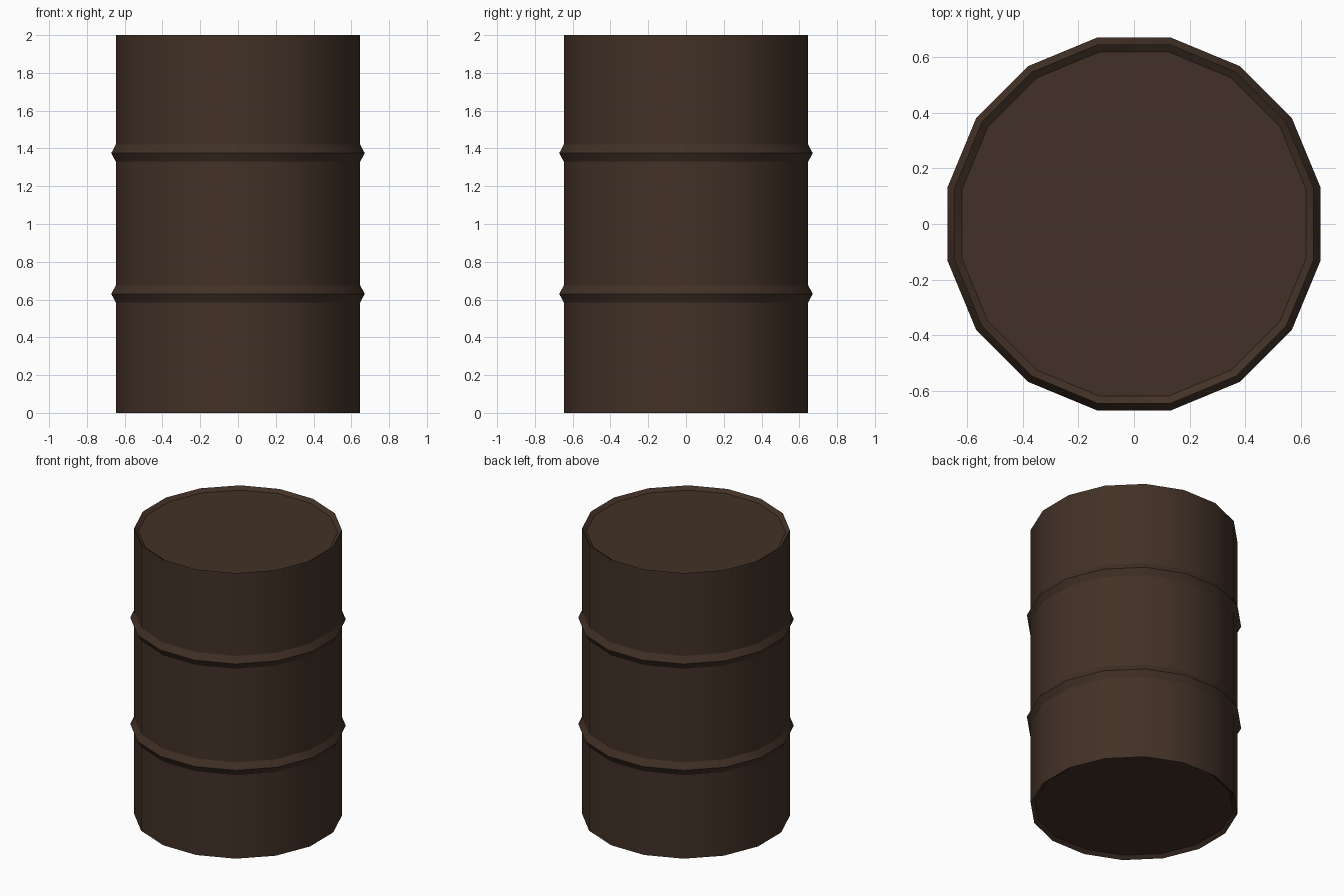
import bpy, bmesh, math

if "Cube" in bpy.data.objects:
    bpy.data.objects.remove(bpy.data.objects["Cube"])

SIDES = 16
K = 1 / math.cos(math.pi / SIDES)  # flat-to-flat size -> corner radius

brown = bpy.data.materials.new("dark_brown_paint")
brown.diffuse_color = (0.055, 0.031, 0.020, 1)
brown.use_nodes = True
brown.node_tree.nodes["Principled BSDF"].inputs["Base Color"].default_value = brown.diffuse_color

# Half profile (distance to flat side, height): recessed ends, two ridged hoops
profile = [(0.62, 0.02), (0.647, 0.0)]
for z in (0.63, 1.375):
    profile += [(0.647, z - 0.045), (0.671, z), (0.647, z + 0.045)]
profile += [(0.647, 2.0), (0.62, 1.98)]

# Drum: stack of 16-sided rings, with faces pointing at the axes
bm = bmesh.new()
rings = []
for r, z in profile:
    ring = []
    for i in range(SIDES):
        a = (i + 0.5) * 2 * math.pi / SIDES
        ring.append(bm.verts.new((r * K * math.cos(a), r * K * math.sin(a), z)))
    rings.append(ring)
for lo, hi in zip(rings, rings[1:]):
    for i in range(SIDES):
        j = (i + 1) % SIDES
        bm.faces.new((lo[i], lo[j], hi[j], hi[i]))

# Base and lid
bm.faces.new(rings[0][::-1])
bm.faces.new(rings[-1])
bmesh.ops.recalc_face_normals(bm, faces=bm.faces)

mesh = bpy.data.meshes.new("drum")
bm.to_mesh(mesh)
bm.free()
mesh.materials.append(brown)
drum = bpy.data.objects.new("drum", mesh)
bpy.context.collection.objects.link(drum)

# Smooth around the wall, sharp at hoops and rims
bpy.context.view_layer.objects.active = drum
drum.select_set(True)
bpy.ops.object.shade_smooth_by_angle(angle=math.radians(25))
